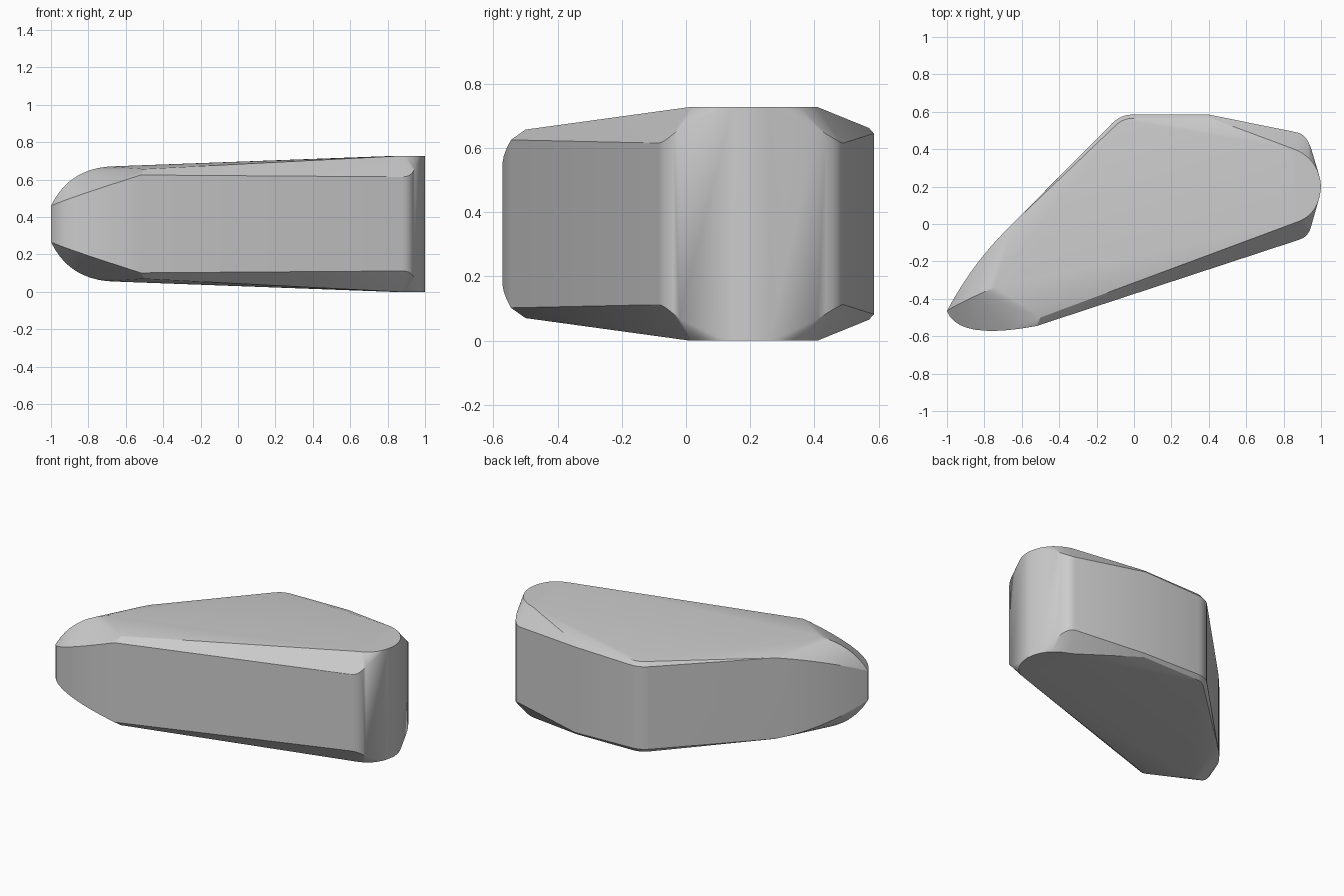
import bpy
import bmesh
from mathutils import Vector

default_cube = bpy.data.objects.get("Cube")
if default_cube:
    bpy.data.objects.remove(default_cube, do_unlink=True)

HEIGHT = 0.727


def arc(start, control, end, steps=10):
    """Points along a quadratic curve."""
    start, control, end = Vector(start), Vector(control), Vector(end)
    points = []
    for i in range(steps + 1):
        t = i / steps
        points.append(start * (1 - t) ** 2 + control * 2 * t * (1 - t) + end * t * t)
    return points


def make_material(name, colour):
    material = bpy.data.materials.new(name)
    material.use_nodes = True
    material.diffuse_color = colour
    material.node_tree.nodes["Principled BSDF"].inputs["Base Color"].default_value = colour
    return material


# Narrow tip: front rim, back rim and the rounded ridge between them
tip = (-1, -0.465, 0.46)
points = arc(tip, (-0.94, -0.625, 0.49), (-0.52, -0.545, 0.625))
points += arc(tip, (-0.86, -0.2, 0.59), (-0.65, 0, 0.63))
points += arc(tip, (-0.9, -0.4, 0.67), (-0.65, -0.3, 0.672))

# Upper edge of the front chamfer
points += [Vector((-0.5, -0.5, 0.657))]

# Wide end: rounded wall corners, then the rounded edge of the top
points += arc((0.88, -0.085, 0.615), (0.93, -0.07, 0.615), (0.945, -0.02, 0.66), 5)
points += arc((0.87, 0.49, 0.615), (0.92, 0.48, 0.615), (0.945, 0.41, 0.66), 5)
points += arc((0.87, 0.01, HEIGHT), (0.99, 0.05, HEIGHT), (1, 0.2, HEIGHT))
points += arc((1, 0.2, HEIGHT), (0.99, 0.36, HEIGHT), (0.83, 0.41, HEIGHT))

# Back corner: wall rim and a softened upper rim just inside it
points += arc((-0.01, 0.585, 0.635), (-0.07, 0.585, 0.635), (-0.115, 0.54, 0.635), 5)
points += arc((-0.01, 0.565, 0.66), (-0.06, 0.565, 0.66), (-0.1, 0.525, 0.66), 5)
points += [Vector((0.4, 0.585, 0.645)), Vector((0.4, 0.57, 0.662))]

# Wrap the rims and their mirror image below in one convex skin
bm = bmesh.new()
for p in points:
    bm.verts.new(p)
    bm.verts.new((p.x, p.y, HEIGHT - p.z))
bmesh.ops.remove_doubles(bm, verts=bm.verts[:], dist=0.001)
hull = bmesh.ops.convex_hull(bm, input=bm.verts[:])
loose = [v for v in bm.verts if not v.link_faces]
bmesh.ops.delete(bm, geom=loose, context="VERTS")
bmesh.ops.dissolve_limit(bm, angle_limit=0.01, verts=bm.verts[:], edges=bm.edges[:])
bmesh.ops.recalc_face_normals(bm, faces=bm.faces[:])

mesh = bpy.data.meshes.new("tapered_block")
bm.to_mesh(mesh)
bm.free()
mesh.materials.append(make_material("plain grey", (0.6, 0.6, 0.6, 1)))
block = bpy.data.objects.new("tapered_block", mesh)
bpy.context.collection.objects.link(block)

# Smooth curves with crisp chamfers
bpy.ops.object.select_all(action="DESELECT")
block.select_set(True)
bpy.context.view_layer.objects.active = block
bpy.ops.object.shade_smooth_by_angle(angle=0.4)
